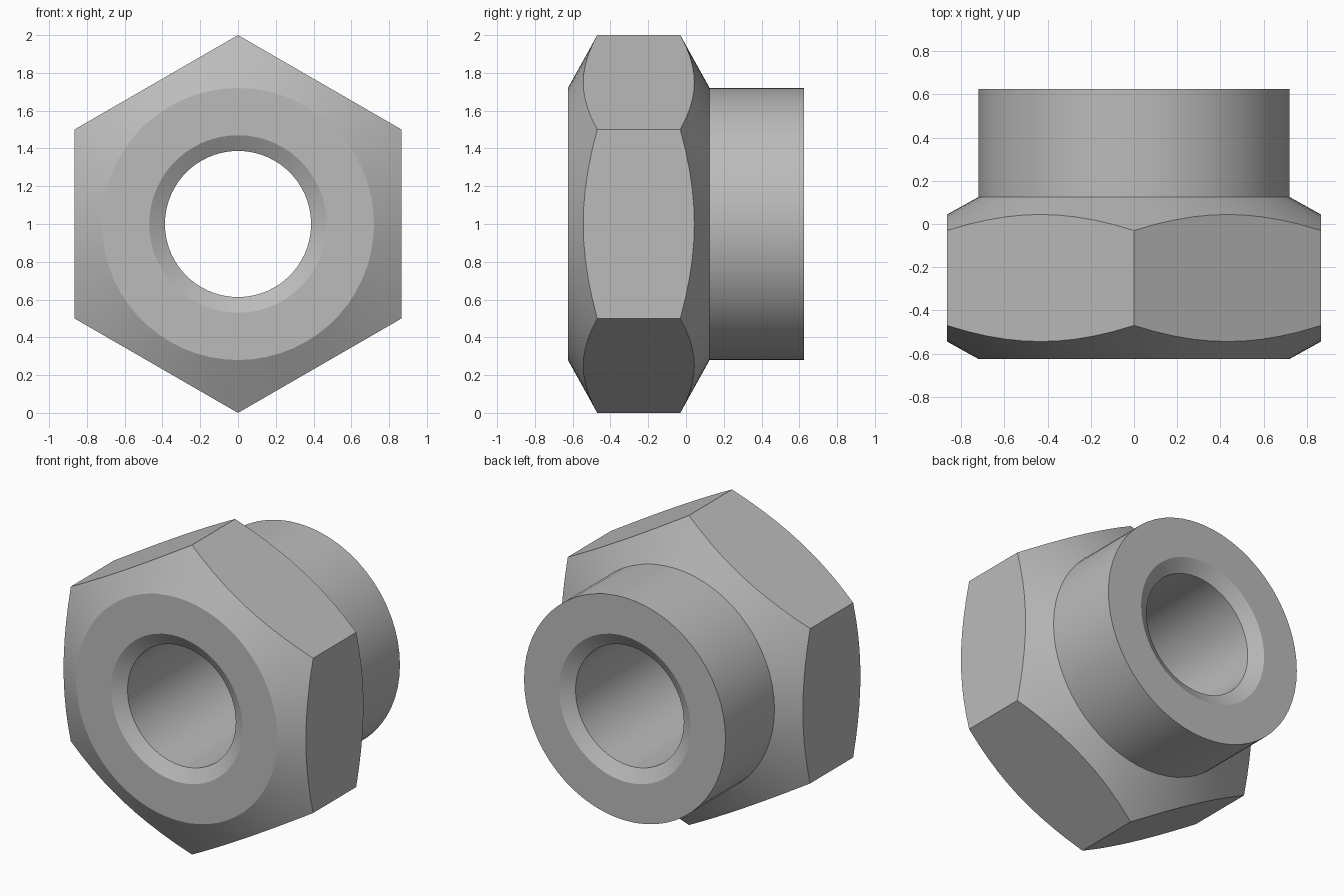
import bpy, bmesh, math

default = bpy.data.objects.get("Cube")
if default:
    bpy.data.objects.remove(default, do_unlink=True)

SEGMENTS = 60
APOTHEM = math.cos(math.pi / 6)
BORE, SINK, COLLAR = 0.387, 0.47, 0.72
FRONT, SHOULDER, BACK = -0.625, 0.125, 0.625
SLOPE = math.tan(math.radians(29))
SINK_DEPTH = 0.05


def hex_radius(angle):
    """Distance from the axis to the hexagon, corners up and down."""
    sector = math.pi / 3
    return APOTHEM / math.cos((angle % sector) - sector / 2)


def section(angle):
    """Closed (radius, depth) outline of the nut at one angle."""
    r = hex_radius(angle)
    chamfer = (r - COLLAR) * SLOPE
    return [
        (BORE, FRONT + SINK_DEPTH), (SINK, FRONT), (COLLAR, FRONT),
        (r, FRONT + chamfer), (r, SHOULDER - chamfer),
        (COLLAR, SHOULDER), (COLLAR, BACK),
        (SINK, BACK), (BORE, BACK - SINK_DEPTH),
    ]


# Steel
steel = bpy.data.materials.new("steel_grey")
steel.use_nodes = True
color = (0.5, 0.5, 0.5, 1)
steel.diffuse_color = color
steel.node_tree.nodes["Principled BSDF"].inputs["Base Color"].default_value = color

# Hexagonal nut with chamfered ends, round collar and countersunk bore
bm = bmesh.new()
rings = []
for i in range(SEGMENTS):
    a = 2 * math.pi * i / SEGMENTS
    rings.append([bm.verts.new((r * math.sin(a), y, 1 + r * math.cos(a)))
                  for r, y in section(a)])
for i, ring in enumerate(rings):
    after = rings[(i + 1) % SEGMENTS]
    for j in range(len(ring)):
        k = (j + 1) % len(ring)
        bm.faces.new((ring[j], ring[k], after[k], after[j]))
bmesh.ops.recalc_face_normals(bm, faces=bm.faces)

mesh = bpy.data.meshes.new("collar_nut")
bm.to_mesh(mesh)
bm.free()
mesh.materials.append(steel)
nut = bpy.data.objects.new("collar_nut", mesh)
bpy.context.collection.objects.link(nut)

# Smooth the round surfaces, keep the machined edges crisp
bpy.context.view_layer.objects.active = nut
nut.select_set(True)
bpy.ops.object.shade_smooth_by_angle(angle=math.radians(25))
